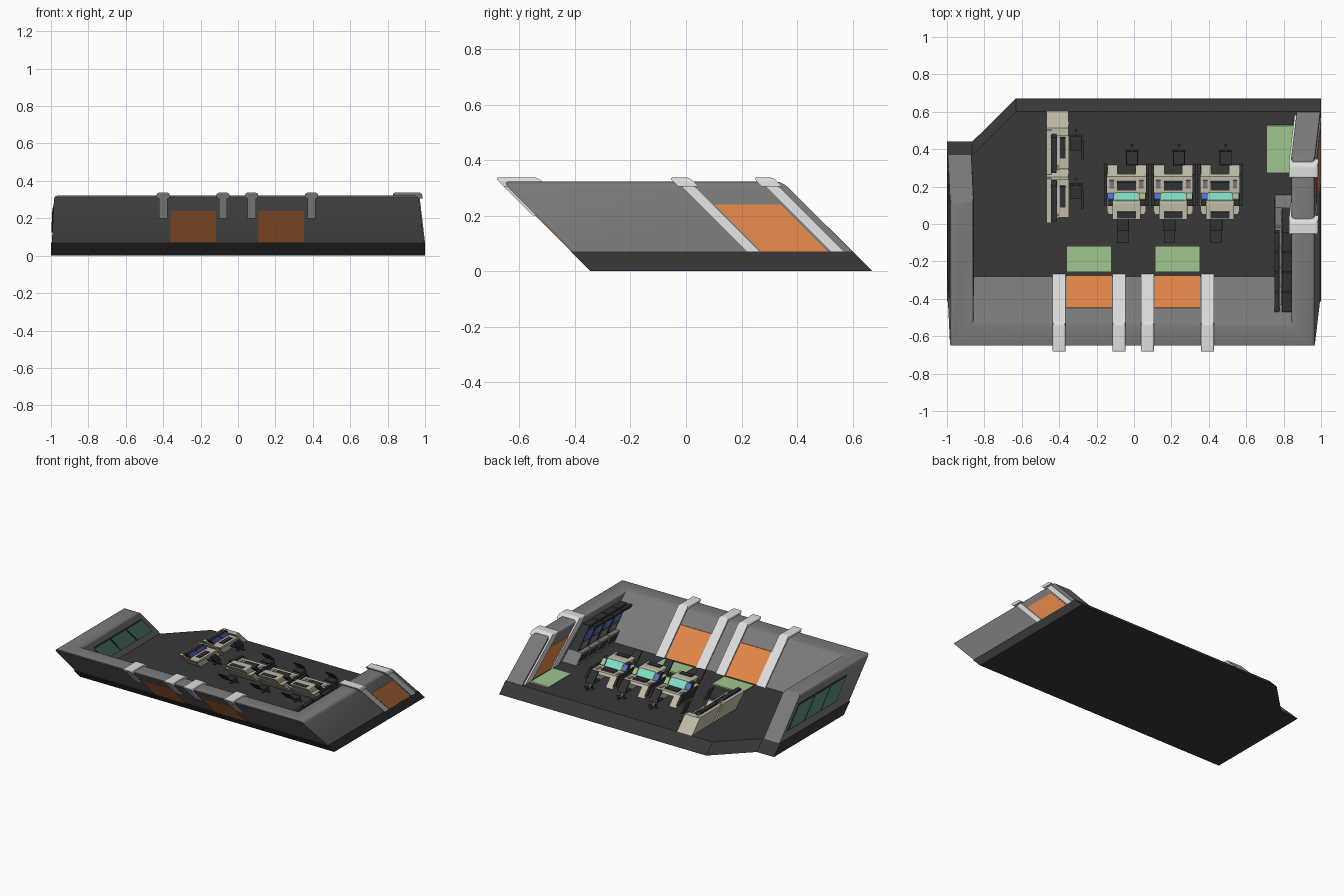
import bpy, bmesh, math

if "Cube" in bpy.data.objects:
    bpy.data.objects.remove(bpy.data.objects["Cube"])

def lin(c):
    return tuple(((v / 255 + 0.055) / 1.055) ** 2.4 if v > 10 else v / 3295 for v in c) + (1,)

MATS = {}
for name, rgb in {"wall grey": (122, 122, 122), "rib white": (222, 222, 222), "floor charcoal": (56, 56, 56),
                  "door orange": (226, 134, 72), "mat green": (160, 198, 144), "console beige": (192, 186, 166),
                  "glass teal": (92, 142, 128), "screen cyan": (130, 222, 198), "screen blue": (88, 112, 205),
                  "equipment dark": (48, 49, 51)}.items():
    m = bpy.data.materials.new(name)
    m.diffuse_color = lin(rgb)
    m.use_nodes = True
    m.node_tree.nodes["Principled BSDF"].inputs["Base Color"].default_value = m.diffuse_color
    MATS[name] = m

FLOOR, TOP = 0.07, 0.322

def finish(name, bm, mat, smooth=False):
    # whole model leans: side walls tilt inward a little, everything shears toward the front
    for v in bm.verts:
        t = max(0, (v.co.z - FLOOR) / (TOP - FLOOR))
        if v.co.x > 0.8:
            v.co.x -= 0.03 * t
        elif v.co.x < -0.8:
            v.co.x += 0.012 * t
        v.co.y -= v.co.z
    bmesh.ops.recalc_face_normals(bm, faces=bm.faces)
    me = bpy.data.meshes.new(name)
    bm.to_mesh(me)
    bm.free()
    me.materials.append(MATS[mat])
    ob = bpy.data.objects.new(name, me)
    bpy.context.collection.objects.link(ob)
    if smooth:
        bpy.ops.object.select_all(action='DESELECT')
        ob.select_set(True)
        bpy.context.view_layer.objects.active = ob
        bpy.ops.object.shade_smooth_by_angle(angle=math.radians(35))
    return ob

def prism(name, pts, z0, z1, mat, bevel=0, smooth=False):
    bm = bmesh.new()
    f = bm.faces.new([bm.verts.new((x, y, z0)) for x, y in pts])
    r = bmesh.ops.extrude_face_region(bm, geom=[f])
    for v in [g for g in r["geom"] if isinstance(g, bmesh.types.BMVert)]:
        v.co.z = z1
    if bevel:
        es = [e for e in bm.edges if all(v.co.z > z1 - 1e-4 for v in e.verts)]
        bmesh.ops.bevel(bm, geom=es, offset=bevel, segments=3, profile=0.5, affect='EDGES')
    return finish(name, bm, mat, smooth)

def box(name, x0, x1, y0, y1, z0, z1, mat, bevel=0):
    return prism(name, [(x0, y0), (x1, y0), (x1, y1), (x0, y1)], z0, z1, mat, bevel)

def cyl(name, x, y, r, z0, z1, mat, n=10):
    pts = [(x + r * math.cos(i * math.tau / n), y + r * math.sin(i * math.tau / n)) for i in range(n)]
    return prism(name, pts, z0, z1, mat)

# floor slab with cut back-left corner
prism("floor_slab", [(-1, -.345), (1, -.345), (1, .672), (-.63, .672), (-.865, .44), (-1, .44)],
      0, FLOOR, "floor charcoal")
# U-shaped wall with rounded top
prism("perimeter_wall", [(-.995, .44), (-.995, -.34), (.995, -.34), (.995, .67), (.87, .67), (.87, -.21),
                         (-.87, -.21), (-.87, .44)], FLOOR, TOP, "wall grey", 0.02, True)

# front wall ribs wrapping over the wall
for x in (-.4, -.08, .073, .393):
    box("front_rib_outer", x - .022, x + .022, -.352, -.33, .2, .31, "rib white")
    box("front_rib_cap", x - .035, x + .035, -.352, -.195, .305, .337, "rib white", .012)
    box("front_rib_inner", x - .035, x + .035, -.22, -.197, FLOOR, .31, "rib white")
# right wall ribs
for y in (.313, .615):
    box("right_rib_outer", .985, 1.0, y - .022, y + .022, FLOOR, .31, "rib white")
    box("right_rib_cap", .858, 1.015, y - .037, y + .037, .305, .337, "rib white", .012)
    box("right_rib_inner", .858, .88, y - .037, y + .037, FLOOR, .31, "rib white")

# doors and their floor mats
for x in (-.24, .232):
    box("front_door_outer", x - .122, x + .122, -.344, -.338, FLOOR, .24, "door orange")
    box("front_door_inner", x - .122, x + .122, -.212, -.206, FLOOR, .24, "door orange")
    box("front_mat", x - .118, x + .118, -.18, -.046, FLOOR, .075, "mat green")
box("right_door_outer", .993, .999, .342, .582, FLOOR, .24, "door orange")
box("right_door_inner", .866, .872, .342, .582, FLOOR, .24, "door orange")
box("right_mat", .71, .855, .35, .6, FLOOR, .075, "mat green")

# left wall windows, both faces
for i in range(3):
    y = -.13 + i * .18
    for n, x in (("outer", -.998), ("inner", -.873)):
        box("window_frame_" + n, x - .001, x + .006, y - .007, y + .172, .123, .262, "equipment dark")
        box("window_glass_" + n, x - .003, x + .008, y, y + .165, .13, .255, "glass teal")

# equipment racks along the right wall
for i in range(4):
    y = -.2 + i * .108
    box("rack_base", .755, .87, y, y + .1, FLOOR, .135, "wall grey")
    box("rack_tower", .79, .87, y, y + .1, .135, .27, "equipment dark")
    box("rack_visor", .75, .80, y, y + .1, .255, .27, "equipment dark")
    box("rack_screen", .785, .791, y + .012, y + .088, .19, .245, "screen blue")
    box("rack_panel", .785, .791, y + .012, y + .088, .145, .18, "wall grey")
    box("rack_drawer", .751, .756, y + .012, y + .088, .085, .12, "equipment dark")

def chair(x, y, dx, dy):
    # (dx, dy) points from the seat toward its backrest
    box("chair_foot", x - .035, x + .035, y - .006, y + .006, FLOOR, .077, "equipment dark")
    box("chair_foot", x - .006, x + .006, y - .035, y + .035, FLOOR, .077, "equipment dark")
    cyl("chair_post", x, y, .008, .075, .105, "wall grey")
    box("chair_seat", x - .032, x + .032, y - .032, y + .032, .105, .118, "equipment dark", .006)
    bx, by = x + dx * .034, y + dy * .034
    w, d = (.006, .03) if dx else (.03, .006)
    box("chair_back", bx - w, bx + w, by - d, by + d, .118, .172, "equipment dark", .005)

# three central consoles with screens facing the back
for x in (-.04, .21, .46):
    for s in (-1, 1):
        box("console_pedestal", x + s * .075 - .028, x + s * .075 + .028, .2, .385, FLOOR, .125, "console beige")
        box("console_wing", x + s * .112 - .008, x + s * .112 + .008, .24, .41, .09, .145, "equipment dark")
        box("side_monitor", x + s * .085 - .018, x + s * .085 + .018, .27, .302, .135, .175, "equipment dark")
        box("side_screen", x + s * .085 - .015, x + s * .085 + .015, .3, .305, .14, .172,
            "screen blue" if s < 0 else "mat green")
        box("button_strip", x + s * .08 - .012, x + s * .08 + .012, .33, .37, .135, .139, "wall grey")
    box("console_front", x - .1, x + .1, .19, .25, FLOOR, .14, "console beige")
    box("console_desk", x - .105, x + .105, .2, .39, .122, .136, "console beige")
    box("monitor_hood", x - .075, x + .075, .2, .3, .135, .182, "console beige", .008)
    box("hood_vent", x - .05, x + .05, .215, .25, .18, .186, "equipment dark")
    box("main_screen", x - .062, x + .062, .298, .305, .137, .177, "screen cyan")
    box("keyboard", x - .05, x + .05, .32, .365, .135, .142, "equipment dark")
    chair(x + .03, .46, 0, 1)
    chair(x - .02, .11, 0, -1)

# two left side consoles facing right
for y in (.17, .43):
    box("side_console_body", -.465, -.365, y, y + .23, FLOOR, .125, "console beige")
    box("side_console_desk", -.465, -.348, y, y + .235, .12, .135, "console beige")
    box("side_console_end", -.465, -.35, y + .225, y + .24, FLOOR, .16, "console beige")
    box("side_console_back", -.468, -.44, y, y + .235, .13, .165, "console beige")
    box("side_monitor_bank", -.445, -.415, y + .02, y + .21, .135, .178, "equipment dark")
    for k in range(2):
        box("side_bank_screen", -.417, -.411, y + .03 + k * .09, y + .11 + k * .09, .14, .172, "screen blue")
    box("side_keyboard", -.395, -.365, y + .06, y + .17, .134, .141, "equipment dark")
    box("warning_panel", -.44, -.405, y + .002, y + .018, .134, .142, "door orange")
    chair(-.31, y + .11, 1, 0)
# tall cabinet closing the console row
box("end_cabinet", -.468, -.35, .63, .672, FLOOR, .16, "console beige")
